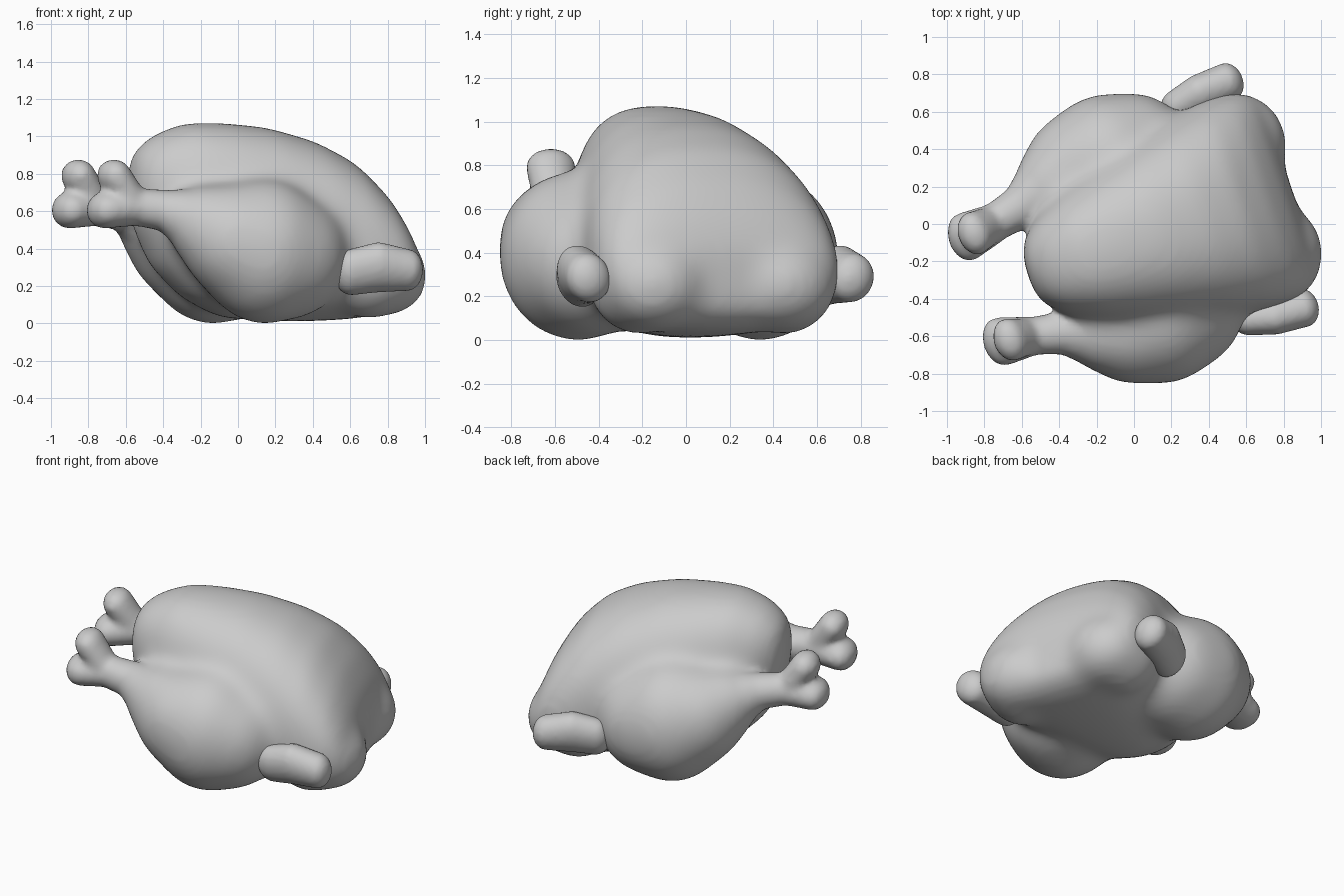
import bpy, bmesh, math
from mathutils import Matrix

if "Cube" in bpy.data.objects:
    bpy.data.objects.remove(bpy.data.objects["Cube"])

# The bird is symmetric about its own long axis, then turned on the ground
PLACE = Matrix.Translation((0, -0.08, 0)) @ Matrix.Rotation(math.radians(18.5), 4, 'Z')


def spow(v, e):
    return math.copysign(abs(v) ** e, v)


def chain(bm, keys, side, steps=8, tilt=0.0):
    """String of overlapping ellipsoids through keys (u, v, z, ru, rv, rz)."""
    for a, b in zip(keys, keys[1:]):
        for i in range(steps + 1):
            t = i / steps
            u, v, z, ru, rv, rz = [p + (q - p) * t for p, q in zip(a, b)]
            m = (PLACE @ Matrix.Translation((u, v * side, z))
                 @ Matrix.Rotation(-tilt * side, 4, 'X')
                 @ Matrix.Diagonal((ru, rv, rz, 1)))
            bmesh.ops.create_icosphere(bm, subdivisions=3, radius=1, matrix=m)


def loft(bm, sections, n=40):
    """Skin of egg-shaped sections (u, half width, bottom, widest height, top)."""
    rings = []
    for u, w, lo, mid, hi in sections:
        ring = []
        for i in range(n):
            a = 2 * math.pi * i / n
            c, s = spow(math.cos(a), 0.85), spow(math.sin(a), 0.85)
            ring.append(bm.verts.new((u, w * c, mid + s * ((hi - mid) if s > 0 else (mid - lo)))))
        rings.append(ring)
    for a, b in zip(rings, rings[1:]):
        for i in range(n):
            j = (i + 1) % n
            bm.faces.new((a[i], a[j], b[j], b[i]))
    bm.faces.new(rings[0])
    bm.faces.new(rings[-1])
    bmesh.ops.recalc_face_normals(bm, faces=bm.faces[:])
    bmesh.ops.transform(bm, matrix=PLACE, verts=bm.verts[:])


def finish(bm, name, voxel, smooth):
    """Fuse overlapping volumes into one soft skin."""
    me = bpy.data.meshes.new(name)
    bm.to_mesh(me)
    bm.free()
    ob = bpy.data.objects.new(name, me)
    bpy.context.collection.objects.link(ob)
    r = ob.modifiers.new("fuse", 'REMESH')
    r.mode = 'VOXEL'
    r.voxel_size = voxel
    r.use_smooth_shade = True
    s = ob.modifiers.new("soften", 'SMOOTH')
    s.factor = 0.5
    s.iterations = smooth
    return ob


# Carcass: lofted breast and back
bm = bmesh.new()
loft(bm, [
    (-.60, .10, .64, .75, .85),
    (-.57, .18, .50, .73, .93),
    (-.47, .27, .29, .70, 1.01),
    (-.30, .36, .13, .63, 1.075),
    (-.10, .43, .03, .56, 1.075),
    (.15, .50, .01, .48, 1.05),
    (.40, .56, .01, .40, .98),
    (.60, .585, .02, .35, .875),
    (.75, .58, .04, .31, .72),
    (.84, .54, .09, .29, .565),
    (.885, .44, .15, .28, .42),
])

THIGH = [(.13, .42, .36, .34, .35, .345),
         (.0, .44, .385, .355, .365, .395),
         (-.16, .45, .44, .30, .305, .31),
         (-.34, .41, .54, .21, .20, .20)]
SHOULDER = [(.62, .36, .27, .24, .23, .25), (.74, .31, .255, .215, .25, .215)]
SHANK = [(-.20, .44, .48, .24, .25, .25),
         (-.34, .41, .54, .195, .19, .185),
         (-.50, .36, .60, .12, .12, .115),
         (-.70, .315, .625, .095, .10, .10)]
UPPER_KNOB = [(-.70, .315, .64, .09, .10, .09), (-.80, .30, .79, .09, .12, .09)]
LOWER_KNOB = [(-.70, .315, .62, .09, .11, .10), (-.85, .295, .605, .095, .135, .10)]

# Thighs and shoulders melt softly into the carcass
for side in (-1, 1):
    chain(bm, THIGH, side)
    chain(bm, SHOULDER, side)
core = finish(bm, "core", 0.03, 30)

# Drumstick shanks with forked ends are fused on afterwards, keeping them crisp
bm = bmesh.new()
bm.from_object(core, bpy.context.evaluated_depsgraph_get())
bpy.data.objects.remove(core)
for side in (-1, 1):
    for keys in (SHANK, UPPER_KNOB, LOWER_KNOB):
        chain(bm, keys, side)
finish(bm, "roast_bird_body", 0.02, 8)

# Folded wings
WING = [(.45, .585, .275, .10, .10, .13),
        (.58, .615, .30, .10, .11, .14),
        (.74, .635, .285, .085, .105, .115)]
for side, label in ((-1, "near"), (1, "far")):
    bm = bmesh.new()
    chain(bm, WING, side, tilt=0.4)
    finish(bm, label + "_wing", 0.015, 5)
